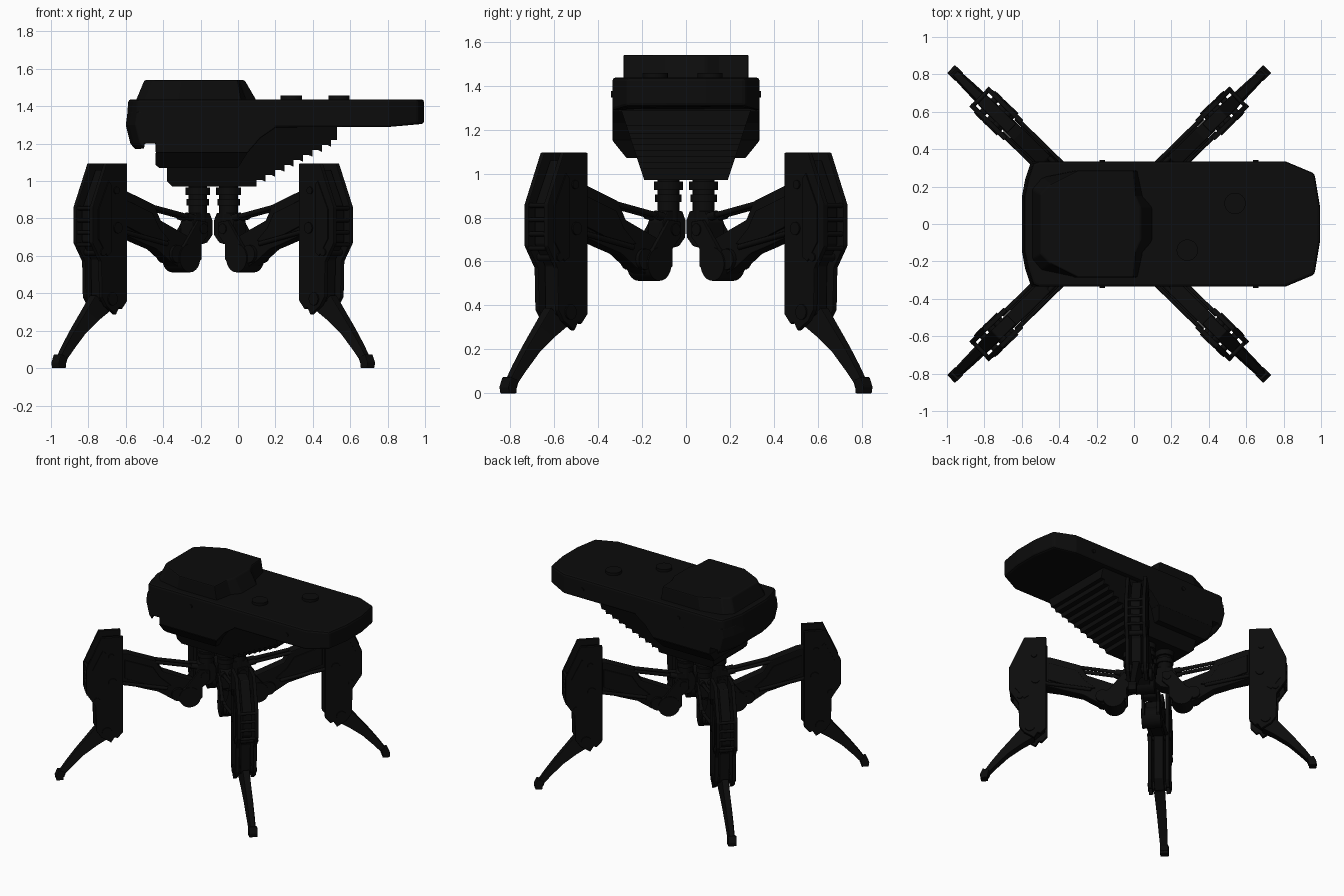
import bpy, bmesh, math
from mathutils import Vector, Matrix

if "Cube" in bpy.data.objects:
    bpy.data.objects.remove(bpy.data.objects["Cube"])

black = bpy.data.materials.new("matte black")
black.diffuse_color = (0.0035, 0.0035, 0.0035, 1)
black.use_nodes = True
black.node_tree.nodes["Principled BSDF"].inputs["Base Color"].default_value = black.diffuse_color


def finish(bm, name, bevel=0.0):
    bmesh.ops.recalc_face_normals(bm, faces=bm.faces)
    mesh = bpy.data.meshes.new(name)
    bm.to_mesh(mesh)
    bm.free()
    mesh.materials.append(black)
    ob = bpy.data.objects.new(name, mesh)
    bpy.context.collection.objects.link(ob)
    if bevel:
        m = ob.modifiers.new("bevel", 'BEVEL')
        m.width, m.segments, m.limit_method = bevel, 2, 'ANGLE'
    return ob


def loft(name, rings, bevel=0.0):
    """Skin equal-length closed rings of points and cap both ends."""
    bm = bmesh.new()
    rows = [[bm.verts.new(p) for p in ring] for ring in rings]
    n = len(rows[0])
    for a, b in zip(rows, rows[1:]):
        for i in range(n):
            j = (i + 1) % n
            bm.faces.new((a[i], a[j], b[j], b[i]))
    bm.faces.new(rows[0])
    bm.faces.new(rows[-1])
    return finish(bm, name, bevel)


def slab(name, profile, half, y=0.0, bevel=0.0):
    """Extrude an x-z profile across y; half may depend on z."""
    h = half if callable(half) else (lambda z: half)
    return loft(name, [[(x, y + s * h(z), z) for x, z in profile] for s in (-1, 1)], bevel)


def rod(name, a, b, radius, sides=16):
    a, b = Vector(a), Vector(b)
    d = b - a
    bm = bmesh.new()
    mat = Matrix.Translation((a + b) / 2) @ d.to_track_quat('Z', 'Y').to_matrix().to_4x4()
    bmesh.ops.create_cone(bm, cap_ends=True, segments=sides, radius1=radius,
                          radius2=radius, depth=d.length, matrix=mat)
    for f in bm.faces:
        f.smooth = len(f.verts) == 4
    for e in bm.edges:
        e.smooth = all(f.smooth for f in e.link_faces)
    return finish(bm, name)


def mirrored(half):
    return half + [(x, -y) for x, y in reversed(half)]


# ---- Body: long top deck with clipped nose
deck = mirrored([(-.598, .15), (-.575, .25), (-.55, .325), (-.52, .335),
                 (.81, .335), (.965, .27), (.995, .09)])
loft("top_deck", [[(x, y, 1.285 + (.02 if x > .9 else 0)) for x, y in deck],
                  [(x - (.0 if x > 0 else -.012), y, 1.437) for x, y in deck]], .015)

# Rear hull, rounded at the back corners
hull = [(-.59, 1.37), (-.6, 1.3), (-.575, 1.2), (-.55, 1.17), (-.5, 1.2), (-.44, 1.2),
        (-.44, 1.15), (.05, 1.15), (.12, 1.23), (.2, 1.285), (.2, 1.37)]
loft("rear_hull", [[(x + (pull if x < -.5 else 0), y, z) for x, z in hull]
                   for y, pull in ((-.335, .05), (-.24, .018), (-.14, 0),
                                   (.14, 0), (.24, .018), (.335, .05))], .006)
slab("lower_hull", [(-.44, 1.15), (-.44, 1.085), (-.42, 1.07), (.0, 1.07), (.05, 1.15)],
     lambda z: .27 + (z - 1.07) * .81)

# Ribbed belly wedge: saw-tooth slope under the front of the deck
belly = [(.53, 1.29), (-.38, 1.29), (-.38, 1.0), (-.35, .97), (.08, .97)]
ribs = 9
for i in range(ribs):
    x0, z0 = .08 + .45 * i / ribs, .97 + .24 * i / ribs
    belly += [(x0 + .018, z0), (x0 + .018, z0 + .035), (x0 + .05, z0 + .035)]
belly = [p for p in belly if p[1] < 1.23 or p[1] > 1.28]
belly.append((.53, 1.225))
slab("ribbed_belly", belly, lambda z: .19 + (z - .97) * .33)

# Raised turret on top
base = mirrored([(-.55, .19), (-.5, .25), (-.32, .285), (.02, .285), (.05, .15), (.105, .09)])
top = mirrored([(-.5, .16), (-.45, .21), (-.3, .285), (.0, .285), (.01, .15), (.035, .09)])
loft("turret", [[(x, y, 1.42) for x, y in base], [(x, y, 1.54) for x, y in top]], .008)

# Round hatches and side bolts
for i, (x, y) in enumerate(((.54, .11), (.285, -.14))):
    rod(f"hatch_{i}", (x, y, 1.43), (x, y, 1.457), .057, 32)
for x in (-.17, .65):
    rod("side_bolts", (x, -.342, 1.36), (x, .342, 1.36), .015)

# ---- One leg, built along +x (radial direction), then copied to four corners
leg = []


def add(ob):
    leg.append(ob)
    return ob


# Hip: shaft, collars, and hub block
add(rod("hip_shaft", (.115, 0, .78), (.115, 0, .98), .05, 24))
add(rod("hip_collar_upper", (.115, 0, .925), (.115, 0, .965), .066, 24))
add(rod("hip_collar_lower", (.115, 0, .87), (.115, 0, .905), .06, 24))
add(slab("hip_hub", [(.05, .79), (.07, .83), (.17, .83), (.2, .78), (.2, .7), (.14, .66),
                     (.09, .67), (.05, .71)], .048, bevel=.006))
for s in (-1, 1):
    add(slab("hip_link", [(.1, .78), (.17, .79), (.31, .61), (.27, .54), (.2, .54), (.15, .58),
                          (.15, .66), (.1, .71)], .011, s * .053, .003))
add(rod("hip_pin", (.135, -.07, .745), (.135, .07, .745), .028))

# Thigh: knuckle, tapered arm, raised side panels
add(rod("knee_knuckle", (.24, -.068, .588), (.24, .068, .588), .076, 28))
add(rod("knee_knuckle_outer", (.32, -.06, .61), (.32, .06, .61), .048, 20))
arm = [(.76, .955), (.68, .945), (.48, .875), (.43, .79), (.21, .70), (.18, .6), (.24, .515),
       (.36, .57), (.46, .635), (.56, .665), (.76, .73)]
add(slab("thigh", arm, .04, bevel=.006))
add(slab("thigh_panel", [(.7, .9), (.5, .83), (.45, .75), (.37, .68), (.46, .67), (.7, .76)],
         .05, bevel=.004))

# Pistons above and below the thigh
for s in (-1, 1):
    y = s * .028
    add(rod("upper_piston", (.14, y, .795), (.5, y, .865), .013, 12))
    add(rod("upper_piston_sleeve", (.15, y, .797), (.23, y, .813), .02, 12))
    add(rod("lower_piston", (.4, s * .055, .665), (.75, s * .055, .735), .013, 12))

# Shin: two armour plates around a narrower core
shin = [(.715, 1.095), (.87, 1.095), (.975, .86), (.975, .67), (.91, .57), (.905, .38), (.87, .33),
        (.8, .285), (.775, .325), (.755, .315), (.715, .36)]
for s in (-1, 1):
    add(slab("shin_plate", shin, .013, s * .062, .004))
    add(slab("shin_trim", [(.86, 1.0), (.935, .85), (.935, .69), (.87, .6), (.84, .62),
                           (.84, .98)], .004, s * .077))
core = [(.73, 1.06), (.85, 1.06), (.95, .85), (.95, .68), (.885, .58), (.88, .36), (.8, .32),
        (.73, .38)]
add(slab("shin_core", core, .034, bevel=.005))
for x, z, r in ((.79, .75, .03), (.9, .62, .02), (.8, .95, .02), (.83, .37, .035)):
    add(rod("shin_pin", (x, -.083, z), (x, .083, z), r))
for i in range(4):
    z = .66 + i * .065
    add(rod("shin_crossbar", (.962, -.055, z), (.962, .055, z), .011, 8))

# Foot: curved tapering blade with a small toe pad
outer = [(.9, .39), (.97, .305), (1.045, .215), (1.11, .13), (1.155, .065), (1.165, .02)]
inner = [(.8, .31), (.89, .255), (.985, .185), (1.065, .105), (1.115, .05), (1.125, .02)]
rings = []
for i, ((xo, zo), (xi, zi)) in enumerate(zip(outer, inner)):
    w = .04 - .003 * i
    rings.append([(xo, -w * .6, zo), (xo, w * .6, zo), (xi, w, zi), (xi, -w, zi)])
add(loft("foot_blade", rings, .004))
add(slab("toe_pad", [(1.13, 0), (1.18, 0), (1.185, .03), (1.165, .075), (1.12, .06), (1.13, .025)],
         .03, bevel=.005))

# Place the four legs around the hip centre
angle = math.atan2(.85, .8675)
corners = {"right_back": angle, "left_back": math.pi - angle,
           "left_front": math.pi + angle, "right_front": -angle}
for k, (corner, a) in enumerate(corners.items()):
    place = Matrix.Translation((-.1325, 0, 0)) @ Matrix.Rotation(a, 4, 'Z')
    for part in leg:
        ob = part
        if k < 3:
            ob = part.copy()
            bpy.context.collection.objects.link(ob)
        ob.name = f"{corner}_{part.data.name.split('.')[0]}"
        ob.matrix_world = place
